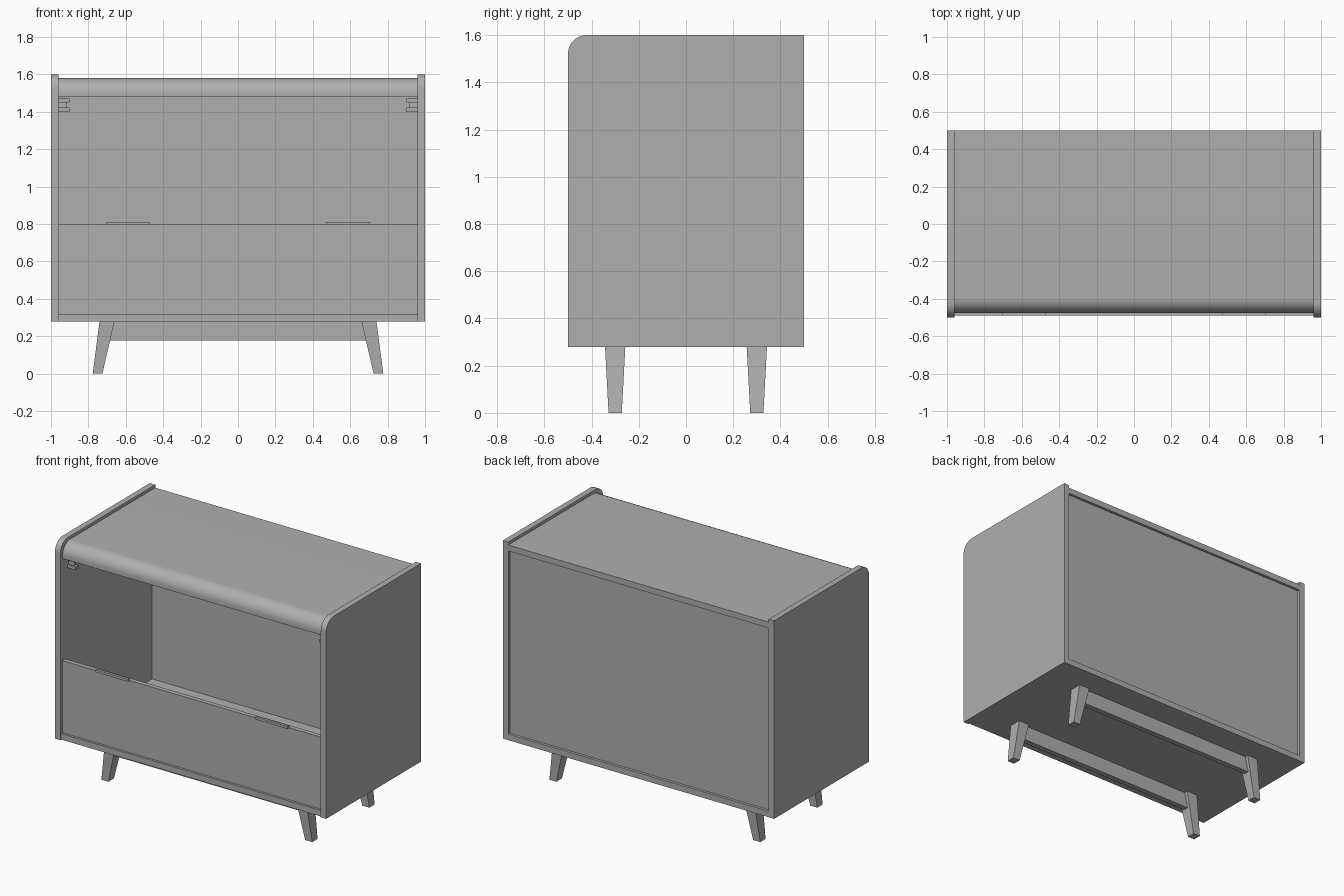
import bpy, bmesh, math

if "Cube" in bpy.data.objects:
    bpy.data.objects.remove(bpy.data.objects["Cube"])

# Darker grey finish shared by every part
grey = bpy.data.materials.new("dark_grey")
grey.diffuse_color = (.43, .43, .43, 1)
grey.use_nodes = True
grey.node_tree.nodes["Principled BSDF"].inputs["Base Color"].default_value = grey.diffuse_color


def finish(bm, name, smooth=False):
    bmesh.ops.recalc_face_normals(bm, faces=bm.faces[:])
    mesh = bpy.data.meshes.new(name)
    bm.to_mesh(mesh)
    bm.free()
    mesh.materials.append(grey)
    obj = bpy.data.objects.new(name, mesh)
    bpy.context.collection.objects.link(obj)
    if smooth:
        bpy.ops.object.select_all(action='DESELECT')
        obj.select_set(True)
        bpy.context.view_layer.objects.active = obj
        bpy.ops.object.shade_smooth_by_angle(angle=math.radians(30))
    return obj


def box(name, x, y, z):
    bm = bmesh.new()
    bmesh.ops.create_cube(bm, size=1)
    for v in bm.verts:
        v.co = [r[0] if c < 0 else r[1] for c, r in zip(v.co, (x, y, z))]
    return finish(bm, name)


def extrude_x(name, profile, x0, x1):
    """Extrude a (y, z) profile along x."""
    bm = bmesh.new()
    face = bm.faces.new([bm.verts.new((x0, y, z)) for y, z in profile])
    new = bmesh.ops.extrude_face_region(bm, geom=[face])['geom']
    bmesh.ops.translate(bm, vec=(x1 - x0, 0, 0),
                        verts=[g for g in new if isinstance(g, bmesh.types.BMVert)])
    # extrude_face_region removes the source face, so close the open end
    bmesh.ops.holes_fill(bm, edges=[e for e in bm.edges if e.is_boundary], sides=0)
    return finish(bm, name, True)


def corner(cy, cz, r, n=12):
    """Quarter arc from front (-y) to top (+z)."""
    return [(cy - r * math.cos(a), cz + r * math.sin(a))
            for a in (math.pi / 2 * i / n for i in range(n + 1))]


def leg(name, sx, sy):
    """Tapered square leg splayed outwards."""
    bm = bmesh.new()
    rings = []
    for z, xa, xb, ya, yb in ((0, .725, .777, .272, .328), (.28, .66, .74, .257, .343)):
        rings.append([bm.verts.new((sx * x, sy * y, z))
                      for x, y in ((xa, ya), (xb, ya), (xb, yb), (xa, yb))])
    a, b = rings
    bm.faces.new(a)
    bm.faces.new(b)
    for i in range(4):
        j = (i + 1) % 4
        bm.faces.new((a[i], a[j], b[j], b[i]))
    finish(bm, name)


# Side panels with a rounded upper front corner
side = [(.5, .28), (-.5, .28)] + corner(-.42, 1.52, .08) + [(.5, 1.6)]
extrude_x("left_side", side, -1, -.96)
extrude_x("right_side", side, .96, 1)

# Top sheet curling down over the front
outer = corner(-.395, 1.50, .08)
inner = corner(-.395, 1.50, .04)
top = [(-.475, 1.48)] + outer + [(.5, 1.58), (.5, 1.54)] + inner[::-1] + [(-.435, 1.48)]
extrude_x("curved_top", top, -.96, .96)

# Bottom, recessed back and lower front panel
box("bottom_panel", (-.96, .96), (-.49, .5), (.28, .32))
box("back_panel", (-.96, .96), (.465, .482), (.32, 1.54))
box("lower_front", (-.96, .96), (-.475, -.445), (.32, .8))

for label, s in (("left", -1), ("right", 1)):
    # Tab pull on the edge of the lower front
    box(label + "_pull", sorted((s * .47, s * .707)), (-.488, -.47), (.796, .812))
    # Hinge: two leaves and a link
    hx = sorted((s * .9, s * .96))
    box(label + "_hinge_upper", hx, (-.425, -.395), (1.45, 1.472))
    box(label + "_hinge_lower", hx, (-.425, -.395), (1.40, 1.422))
    box(label + "_hinge_link", sorted((s * .915, s * .96)), (-.415, -.4), (1.422, 1.45))

# Splayed legs and stretchers
for label, sy in (("front", -1), ("back", 1)):
    leg(label + "_left_leg", -1, sy)
    leg(label + "_right_leg", 1, sy)
    box(label + "_stretcher", (-.69, .69), (sy * .3 - .018, sy * .3 + .018), (.178, .28))
